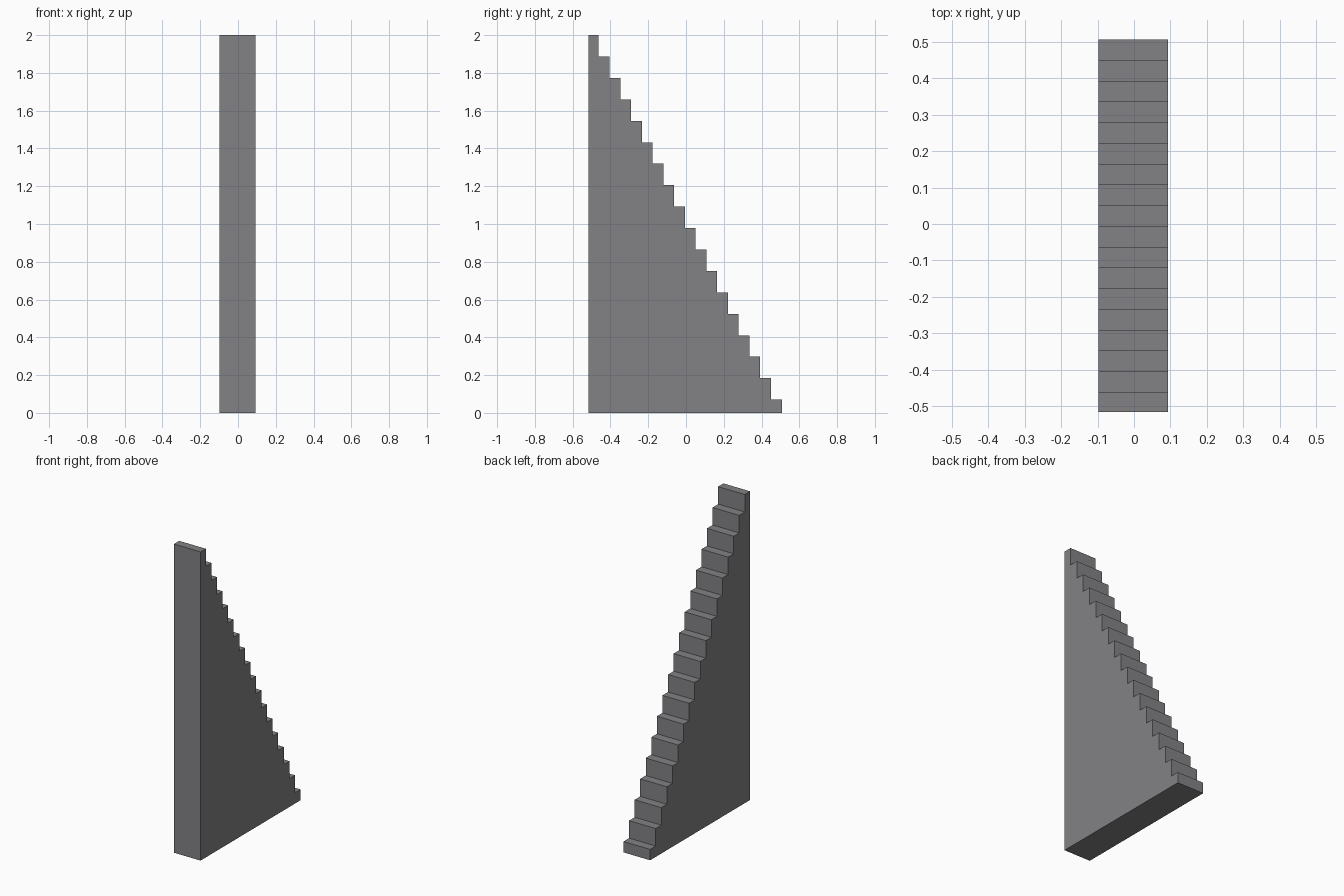
import bpy, bmesh

if "Cube" in bpy.data.objects:
    bpy.data.objects.remove(bpy.data.objects["Cube"])

STEPS = 18
X0, X1 = -0.098, 0.093      # width
BACK = -0.516               # tall flat face
FIRST, RUN = -0.462, 0.057  # edge of the top tread, tread depth
TOP, RISE = 2.0, 0.1135     # top height, step height

# stepped side profile in y, z
profile = [(BACK, 0.0), (BACK, TOP)]
for i in range(STEPS):
    y, z = FIRST + i * RUN, TOP - i * RISE
    profile.append((y, z))
    profile.append((y, z - RISE if i < STEPS - 1 else 0.0))

# solid staircase: extrude the profile across the width
bm = bmesh.new()
face = bm.faces.new([bm.verts.new((X0, y, z)) for y, z in profile])
ext = bmesh.ops.extrude_face_region(bm, geom=[face])
moved = [g for g in ext["geom"] if isinstance(g, bmesh.types.BMVert)]
bmesh.ops.translate(bm, verts=moved, vec=(X1 - X0, 0, 0))
bmesh.ops.recalc_face_normals(bm, faces=bm.faces[:])
mesh = bpy.data.meshes.new("staircase")
bm.to_mesh(mesh)
bm.free()
stairs = bpy.data.objects.new("staircase", mesh)
bpy.context.collection.objects.link(stairs)

# stone grey
grey = bpy.data.materials.new("stone grey")
grey.diffuse_color = (0.225, 0.22, 0.23, 1.0)
grey.use_nodes = True
grey.node_tree.nodes["Principled BSDF"].inputs["Base Color"].default_value = grey.diffuse_color
mesh.materials.append(grey)
